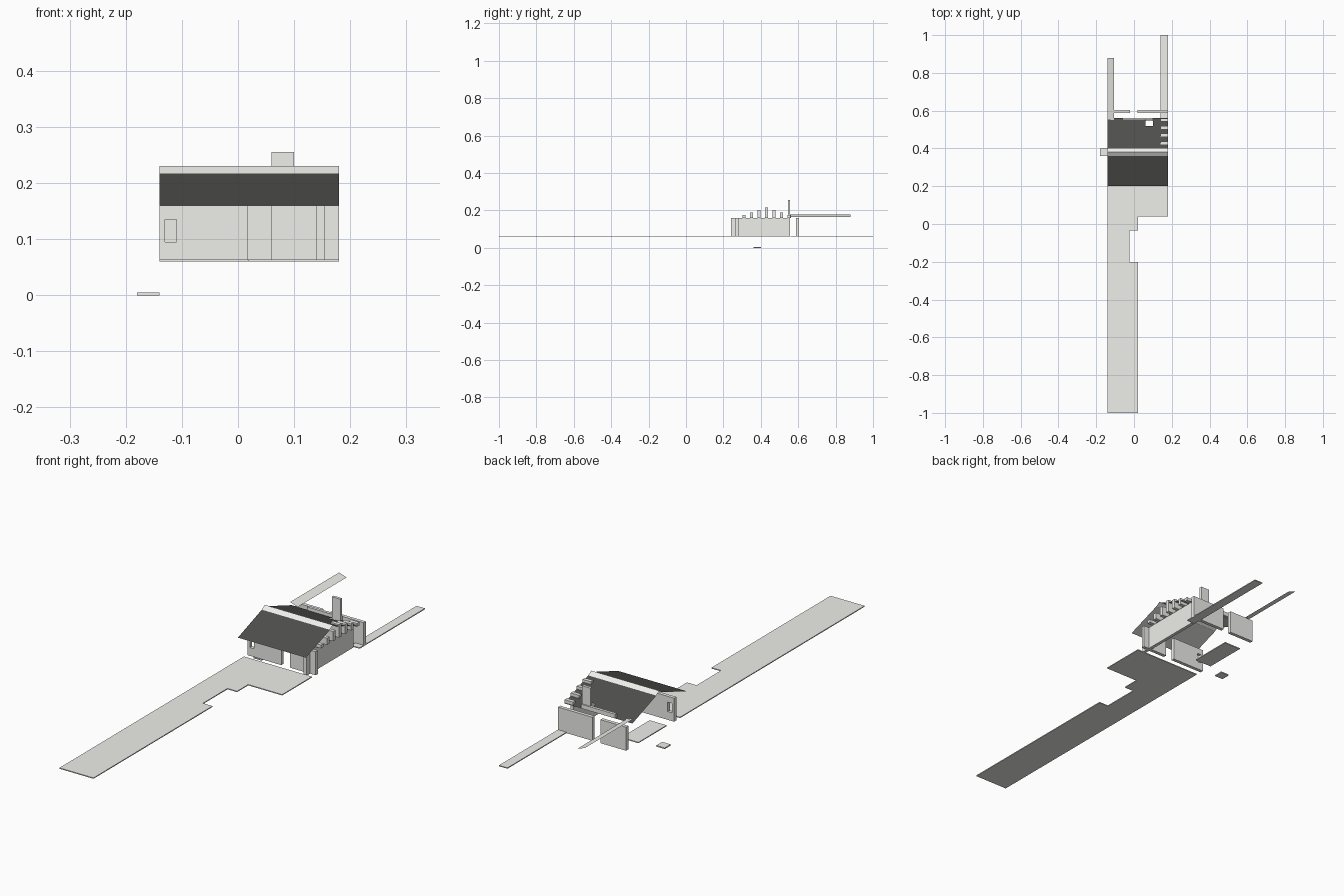
import bpy, bmesh

if "Cube" in bpy.data.objects:
    bpy.data.objects.remove(bpy.data.objects["Cube"])


def material(name, rgb):
    m = bpy.data.materials.new(name)
    m.diffuse_color = (*rgb, 1)
    m.use_nodes = True
    m.node_tree.nodes["Principled BSDF"].inputs["Base Color"].default_value = m.diffuse_color
    return m


PALE = material("pale_plaster", (0.86, 0.86, 0.83))
DARK = material("dark_roofing", (0.078, 0.078, 0.075))


def finish(name, bm, mat=PALE):
    me = bpy.data.meshes.new(name)
    bm.to_mesh(me)
    bm.free()
    me.materials.append(mat)
    ob = bpy.data.objects.new(name, me)
    bpy.context.collection.objects.link(ob)
    return ob


def box(name, x0, x1, y0, y1, z0, z1):
    bm = bmesh.new()
    bmesh.ops.create_cube(bm, size=1)
    for v in bm.verts:
        v.co = ((x0 + x1) / 2 + v.co.x * (x1 - x0),
                (y0 + y1) / 2 + v.co.y * (y1 - y0),
                (z0 + z1) / 2 + v.co.z * (z1 - z0))
    return finish(name, bm)


def slab(name, outline, z0, z1):
    """Flat outline (x, y) raised from z0 to z1."""
    bm = bmesh.new()
    face = bm.faces.new([bm.verts.new((x, y, z0)) for x, y in outline])
    up = bmesh.ops.extrude_face_region(bm, geom=[face])
    for v in up["geom"]:
        if isinstance(v, bmesh.types.BMVert):
            v.co.z = z1
    bmesh.ops.recalc_face_normals(bm, faces=bm.faces)
    return finish(name, bm)


def sheet(name, strips, mat, drop=0.0, down=False):
    """Thin folded sheet: each strip is (x0, x1, [(y, z), ...])."""
    bm = bmesh.new()
    for x0, x1, prof in strips:
        rows = [[bm.verts.new((x, y, z - drop)) for x in (x0, x1)] for y, z in prof]
        for a, b in zip(rows, rows[1:]):
            bm.faces.new((a[0], a[1], b[1], b[0]))
    bmesh.ops.remove_doubles(bm, verts=bm.verts, dist=1e-5)
    if down:
        bmesh.ops.reverse_faces(bm, faces=bm.faces)
    return finish(name, bm, mat)


G0, G1, WT = 0.06, 0.064, 0.16   # ground bottom, ground top, wall top

# paths and floors
slab("front_path", [(-0.14, -1), (0.02, -1), (0.02, -0.2), (-0.025, -0.2),
                    (-0.025, -0.035), (0.02, -0.035), (0.02, 0.04),
                    (0.18, 0.04), (0.18, 0.24), (-0.14, 0.24)], G0, G1)
box("back_path", 0.14, 0.18, 0.56, 1.0, G0, G1)
box("floor_panel", -0.14, -0.06, 0.33, 0.52, G0, G1)
box("low_step", -0.18, -0.14, 0.36, 0.40, 0, 0.005)

# front wall with window opening
wall = box("front_wall_left", -0.14, 0.018, 0.265, 0.28, G0, WT)
cutter = box("window_cutter", -0.13, -0.11, 0.25, 0.30, 0.095, 0.135)
cutter.hide_render = True
cutter.hide_viewport = True
cut = wall.modifiers.new("window", 'BOOLEAN')
cut.operation = 'DIFFERENCE'
cut.solver = 'EXACT'
cut.object = cutter
box("front_wall_right", 0.06, 0.18, 0.265, 0.28, G0, WT)

# side and back walls
box("right_wall", 0.14, 0.154, 0.24, 0.557, G0, WT)
box("back_wall_left", -0.14, -0.02, 0.588, 0.603, G0, WT)
box("back_wall_right", 0.018, 0.18, 0.588, 0.603, G0, WT)

# roof: dark slopes, pale lining and ridge cap, notched at the chimney
cap = [(0.36, 0.217), (0.38, 0.23), (0.40, 0.217)]
front = [(0.20, 0.16), (0.36, 0.217)]
back = [(0.40, 0.217), (0.52, 0.174), (0.56, 0.16)]
slopes = [(-0.14, 0.18, front), (-0.14, 0.06, back),
          (0.06, 0.10, back[:-1]), (0.10, 0.18, back)]
sheet("roof_slopes", slopes, DARK)
sheet("roof_lining", slopes, PALE, drop=0.001, down=True)
sheet("ridge_cap", [(-0.14, 0.18, cap)], PALE)

# chimney and eave ledge
box("chimney", 0.06, 0.10, 0.545, 0.557, WT, 0.255)
box("back_ledge", -0.06, 0.10, 0.55, 0.562, WT, 0.178)

# stepped gable blocks above the right wall
for i in range(7):
    y = 0.31 + 0.04 * i
    top = 0.215 - 0.0135 * abs(i - 3)
    box(f"gable_block_{i + 1}", 0.14, 0.18, y - 0.008, y + 0.008, WT, top)

# tilted canopy strip at back left
bm = bmesh.new()
bm.faces.new([bm.verts.new(c) for c in ((-0.14, 0.55, 0.177), (-0.105, 0.55, 0.165),
                                        (-0.105, 0.88, 0.165), (-0.14, 0.88, 0.177))])
finish("canopy_strip", bm)
